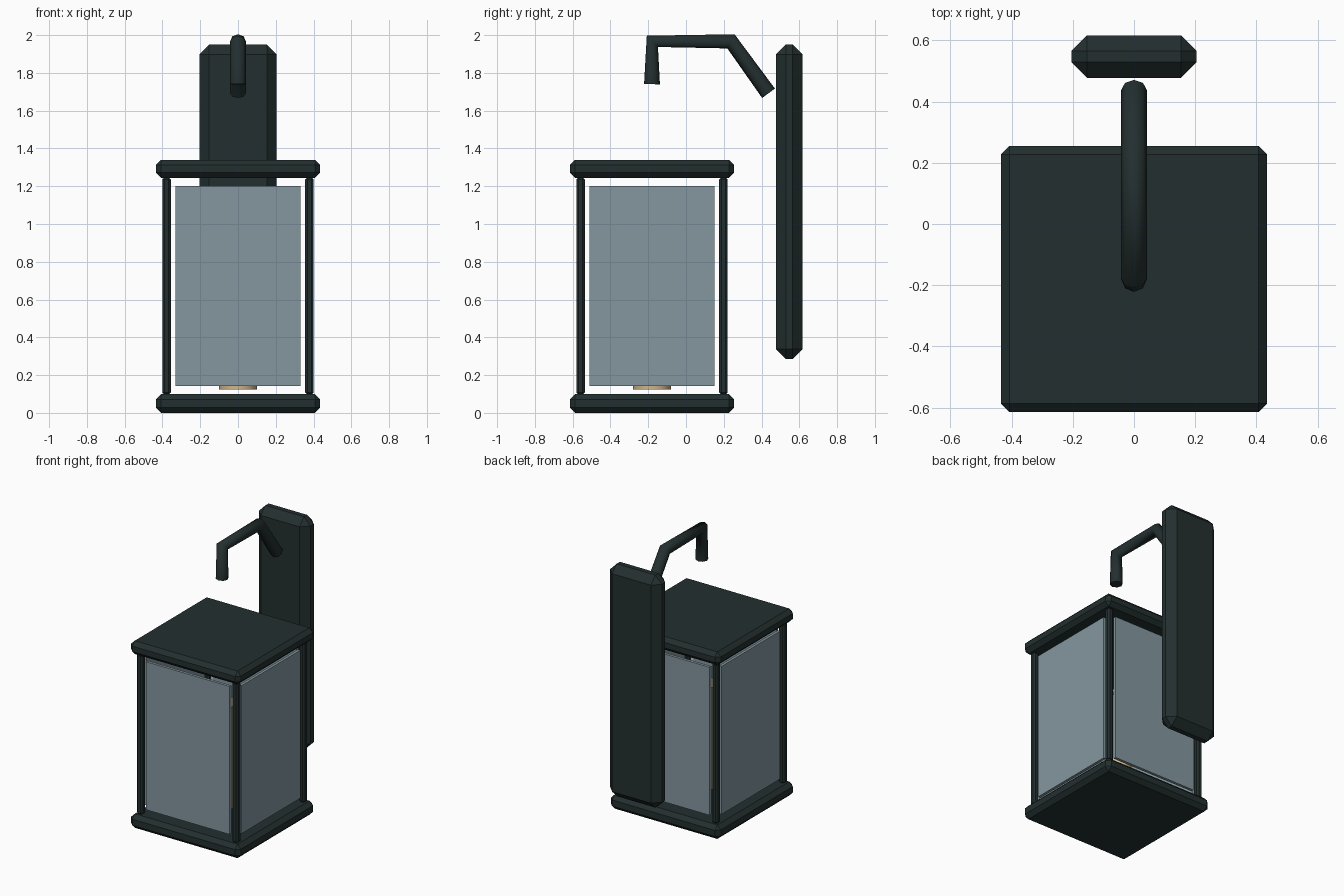
import bpy
import bmesh
from mathutils import Matrix, Vector

cube = bpy.data.objects.get("Cube")
if cube:
    bpy.data.objects.remove(cube, do_unlink=True)


def material(name, rgb):
    mat = bpy.data.materials.new(name)
    mat.use_nodes = True
    mat.diffuse_color = (*rgb, 1)
    mat.node_tree.nodes["Principled BSDF"].inputs["Base Color"].default_value = (*rgb, 1)
    return mat


METAL = material("dark metal", (0.017, 0.028, 0.028))
GLASS = material("grey blue glass", (0.23, 0.31, 0.345))
WAX = material("tan wax", (0.62, 0.46, 0.26))
CENTRE_Y = -0.18  # middle of the lantern body


def add_object(name, data, mat):
    obj = bpy.data.objects.new(name, data)
    data.materials.append(mat)
    bpy.context.scene.collection.objects.link(obj)
    return obj


def box(name, centre, size, mat, chamfer=0):
    bm = bmesh.new()
    place = Matrix.Translation(Vector(centre)) @ Matrix.Diagonal((*size, 1))
    bmesh.ops.create_cube(bm, size=1, matrix=place)
    mesh = bpy.data.meshes.new(name)
    bm.to_mesh(mesh)
    bm.free()
    obj = add_object(name, mesh, mat)
    if chamfer:
        bevel = obj.modifiers.new("chamfer", "BEVEL")
        bevel.width = chamfer
        bevel.segments = 1
    return obj


# Wall plate
box("wall_plate", (0, 0.547, 1.118), (0.41, 0.14, 1.665), METAL, 0.052)

# Lantern base and roof
box("lantern_base", (0, CENTRE_Y, 0.05), (0.87, 0.87, 0.1), METAL, 0.028)
box("lantern_roof", (0, CENTRE_Y, 1.292), (0.87, 0.87, 0.095), METAL, 0.028)

# Corner posts
for side, sx in (("right", -1), ("left", 1)):
    for end, sy in (("front", -1), ("back", 1)):
        box(f"{end}_{side}_post", (sx * 0.378, CENTRE_Y + sy * 0.378, 0.672),
            (0.046, 0.046, 1.15), METAL, 0.012)

# Glass panes
for name, dx, dy in (("front", 0, -1), ("back", 0, 1), ("right", -1, 0), ("left", 1, 0)):
    size = (0.02 if dx else 0.664, 0.02 if dy else 0.664, 1.06)
    box(f"{name}_glass", (dx * 0.378, CENTRE_Y + dy * 0.378, 0.672), size, GLASS)

# Candle
bm = bmesh.new()
bmesh.ops.create_cone(bm, cap_ends=True, segments=24, radius1=0.1, radius2=0.1,
                      depth=0.73, matrix=Matrix.Translation((0, CENTRE_Y, 0.49)))
for face in bm.faces:
    face.smooth = abs(face.normal.z) < 0.5
mesh = bpy.data.meshes.new("candle")
bm.to_mesh(mesh)
bm.free()
add_object("candle", mesh, WAX)

# Bent hanging arm
path = [(0.437, 1.692), (0.238, 1.967), (-0.178, 1.967), (-0.18, 1.74)]
curve = bpy.data.curves.new("hanging_arm", "CURVE")
curve.dimensions = "3D"
curve.bevel_depth = 0.042
curve.bevel_resolution = 2
curve.use_fill_caps = True
spline = curve.splines.new("POLY")
spline.points.add(len(path) - 1)
for point, (y, z) in zip(spline.points, path):
    point.co = (0, y, z, 1)
spline.use_smooth = True
add_object("hanging_arm", curve, METAL)
